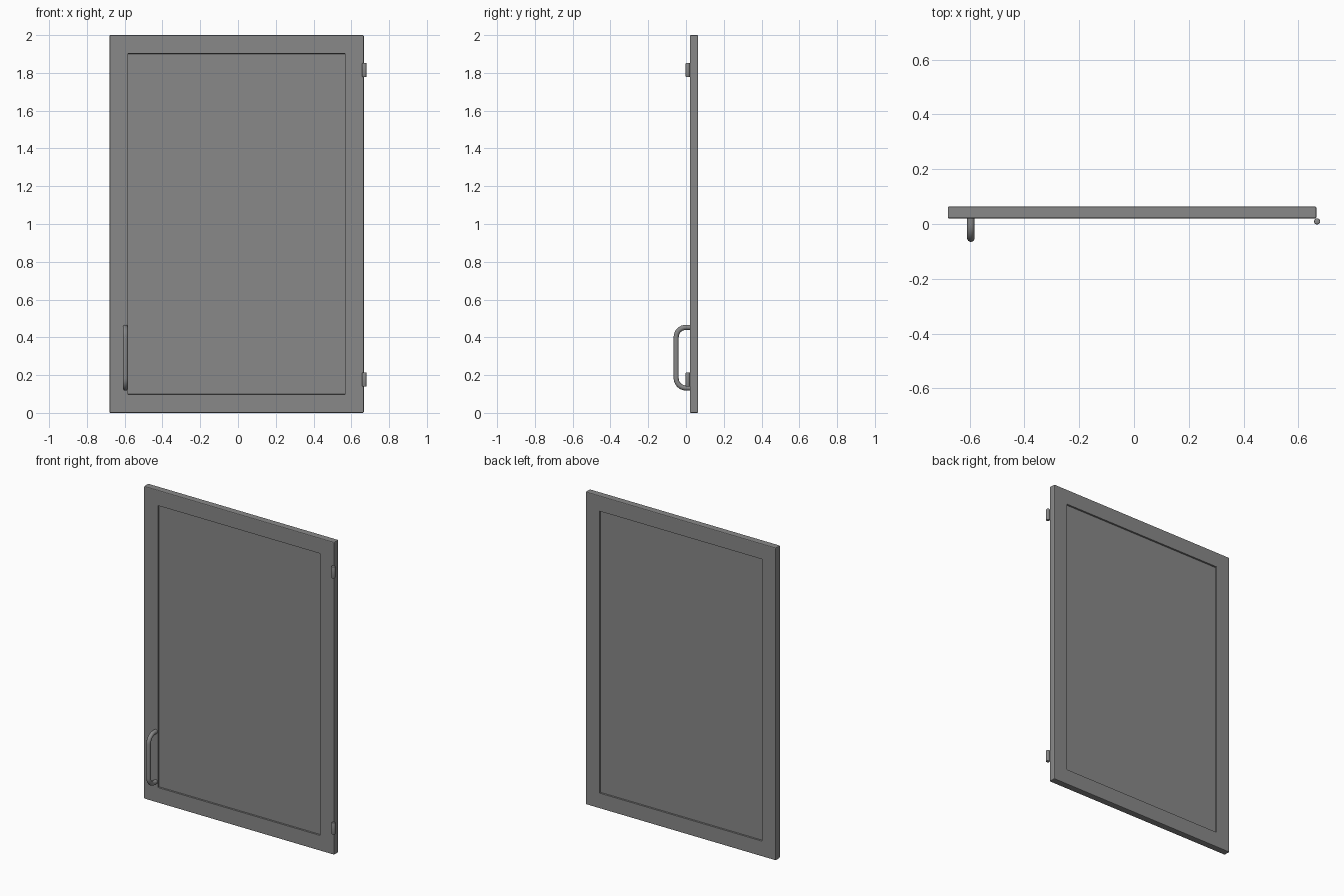
import bpy, bmesh, math
from mathutils import Matrix, Vector

if "Cube" in bpy.data.objects:
    bpy.data.objects.remove(bpy.data.objects["Cube"])

# Single grey finish
grey = bpy.data.materials.new("grey")
grey.use_nodes = True
colour = (0.25, 0.25, 0.25, 1)
grey.diffuse_color = colour
grey.node_tree.nodes["Principled BSDF"].inputs["Base Color"].default_value = colour


def finish(name, bm, smooth=False):
    bmesh.ops.recalc_face_normals(bm, faces=bm.faces[:])
    mesh = bpy.data.meshes.new(name)
    bm.to_mesh(mesh)
    bm.free()
    mesh.materials.append(grey)
    obj = bpy.data.objects.new(name, mesh)
    bpy.context.collection.objects.link(obj)
    if smooth:
        bpy.ops.object.select_all(action="DESELECT")
        obj.select_set(True)
        bpy.context.view_layer.objects.active = obj
        bpy.ops.object.shade_smooth_by_angle(angle=math.radians(35))
    return obj


# Door slab: softened edges, with a recessed panel on both sides
bevel = 0.005
bm = bmesh.new()
bmesh.ops.create_cube(bm, size=1, matrix=Matrix.Translation((-0.007, 0.042, 1))
                      @ Matrix.Diagonal((1.346, 0.044, 2, 1)))
bmesh.ops.bevel(bm, geom=bm.edges[:], offset=bevel, segments=2, profile=0.5, affect="EDGES")
sides = sorted(bm.faces, key=lambda f: f.calc_area())[-2:]
bmesh.ops.inset_individual(bm, faces=sides, thickness=0.137 - bevel)
rim = bmesh.ops.inset_individual(bm, faces=sides, thickness=0.0005, depth=-0.011)
finish("door_panel", bm)

# Pull handle: round bar swept along a bent path
low, high, radius, bend = 0.132, 0.453, 0.0135, 0.052
x, steps, sides_round = -0.596, 8, 16
path = [(0.024, low, 0)]
for i in range(steps + 1):
    a = math.pi / 2 * i / steps
    path.append((-bend * math.sin(a), low + bend * (1 - math.cos(a)), a))
path += [(y, low + high - z, math.pi - a) for y, z, a in reversed(path)]
bm = bmesh.new()
rings = []
for y, z, a in path:
    normal = Vector((0, math.sin(a), math.cos(a)))
    ring = []
    for k in range(sides_round):
        t = math.tau * k / sides_round
        offset = Vector((math.cos(t), 0, 0)) + normal * math.sin(t)
        ring.append(bm.verts.new(Vector((x, y, z)) + offset * radius))
    rings.append(ring)
for r, s in zip(rings, rings[1:]):
    for k in range(sides_round):
        n = (k + 1) % sides_round
        bm.faces.new((r[k], r[n], s[n], s[k]))
for ring in (rings[0], rings[-1]):
    bm.faces.new(ring)
finish("pull_handle", bm, True)

# Hinge barrels with softened ends
for name, z in (("lower_hinge", 0.176), ("upper_hinge", 1.815)):
    bm = bmesh.new()
    bmesh.ops.create_cone(bm, cap_ends=True, segments=20, radius1=0.0112, radius2=0.0112,
                          depth=0.075, matrix=Matrix.Translation((0.6688, 0.0095, z)))
    ends = [e for e in bm.edges if abs(e.verts[0].co.z - e.verts[1].co.z) < 0.001]
    bmesh.ops.bevel(bm, geom=ends, offset=0.003, segments=2, profile=0.5, affect="EDGES")
    finish(name, bm, True)
